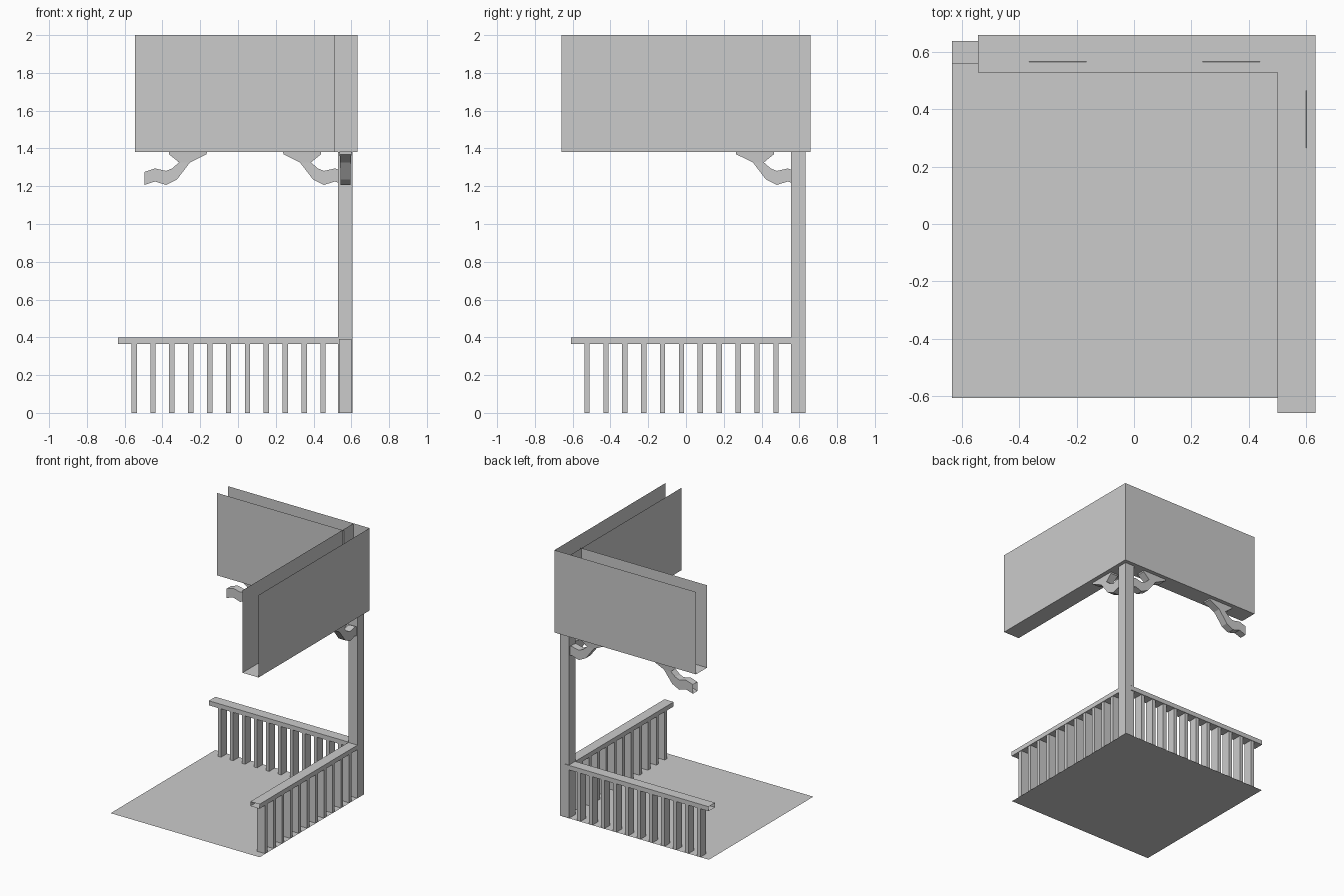
import bpy
from mathutils import Vector

if "Cube" in bpy.data.objects:
    bpy.data.objects.remove(bpy.data.objects["Cube"])


def make(name, verts, faces):
    mesh = bpy.data.meshes.new(name)
    mesh.from_pydata([tuple(v) for v in verts], [], faces)
    mesh.update()
    ob = bpy.data.objects.new(name, mesh)
    bpy.context.collection.objects.link(ob)
    return ob


def box(name, lo, hi, skip=()):
    """Axis-aligned box; faces named in skip are left open."""
    (a, b, c), (d, e, f) = lo, hi
    verts = [(a, b, c), (d, b, c), (d, e, c), (a, e, c),
             (a, b, f), (d, b, f), (d, e, f), (a, e, f)]
    sides = {'-z': (0, 3, 2, 1), '+z': (4, 5, 6, 7), '-y': (0, 1, 5, 4),
             '+x': (1, 2, 6, 5), '+y': (2, 3, 7, 6), '-x': (3, 0, 4, 7)}
    return make(name, verts, [q for k, q in sides.items() if k not in skip])


# floor sheet and corner post
make("floor", [(-.635, -.607, 0), (.605, -.607, 0), (.605, .635, 0), (-.635, .635, 0)],
     [(0, 1, 2, 3)])
box("corner_post", (.53, .555, 0), (.606, .632, 1.38))

# hand rails, hollow at the free ends
box("back_rail", (-.635, .56, .366), (.56, .638, .4), skip=('-x', '+x'))
box("side_rail", (.53, -.61, .366), (.606, .58, .4), skip=('-y', '+y'))

# balusters
for i in range(11):
    p = -.55 + i * .1
    box("back_baluster", (p - .014, .565, 0), (p + .014, .633, .39))
    q = p + .026
    box("side_baluster", (.534, q - .014, 0), (.602, q + .014, .39))

# fascia: open-topped L-shaped channel of thin sheets
X0, X1, XI = -.545, .633, .5
Y0, Y1, YI = -.66, .66, .528
ZB, ZT = 1.38, 2.0


def wall(name, p, q):
    make(name, [(*p, ZB), (*q, ZB), (*q, ZT), (*p, ZT)], [(0, 1, 2, 3)])


wall("fascia_back_outer", (X1, Y1), (X0, Y1))
wall("fascia_back_inner", (X0, YI), (.514, YI))
wall("fascia_side_outer", (X1, Y0), (X1, Y1))
wall("fascia_side_inner", (XI, Y1), (XI, Y0))
make("fascia_bottom",
     [(x, y, ZB) for x, y in ((X0, YI), (X0, Y1), (X1, Y1), (X1, Y0), (XI, Y0), (XI, YI))],
     [(0, 1, 2, 5), (5, 2, 3, 4)])

# bracket outline as paired points (upper/outer edge, lower/inner edge): distance, height
UPPER = [(.495, 1.276), (.439, 1.294), (.381, 1.281), (.349, 1.294), (.312, 1.326),
         (.365, 1.369), (.366, 1.383)]
LOWER = [(.495, 1.207), (.439, 1.225), (.381, 1.207), (.323, 1.236), (.254, 1.326),
         (.166, 1.369), (.165, 1.383)]
HALF = [.027, .027, .027, .027, .028, .031, .032]


def bracket(name, place):
    """Swept bracket; place maps (distance, sideways, height) to a point."""
    verts, faces = [], []
    for (u, z), (v, w), h in zip(UPPER, LOWER, HALF):
        verts += [place(u, -h, z), place(u, h, z), place(v, h, w), place(v, -h, w)]
    for i in range(len(HALF) - 1):
        for k in range(4):
            a, b = i * 4 + k, i * 4 + (k + 1) % 4
            faces.append((a, b, b + 4, a + 4))
    make(name, verts, faces)


bracket("bracket_left", lambda u, s, z: Vector((-u, .598 + s, z)))
bracket("bracket_right", lambda u, s, z: Vector((u + .074, .598 + s, z)))
bracket("bracket_side", lambda u, s, z: Vector((.569 + s, u + .1, z)))
